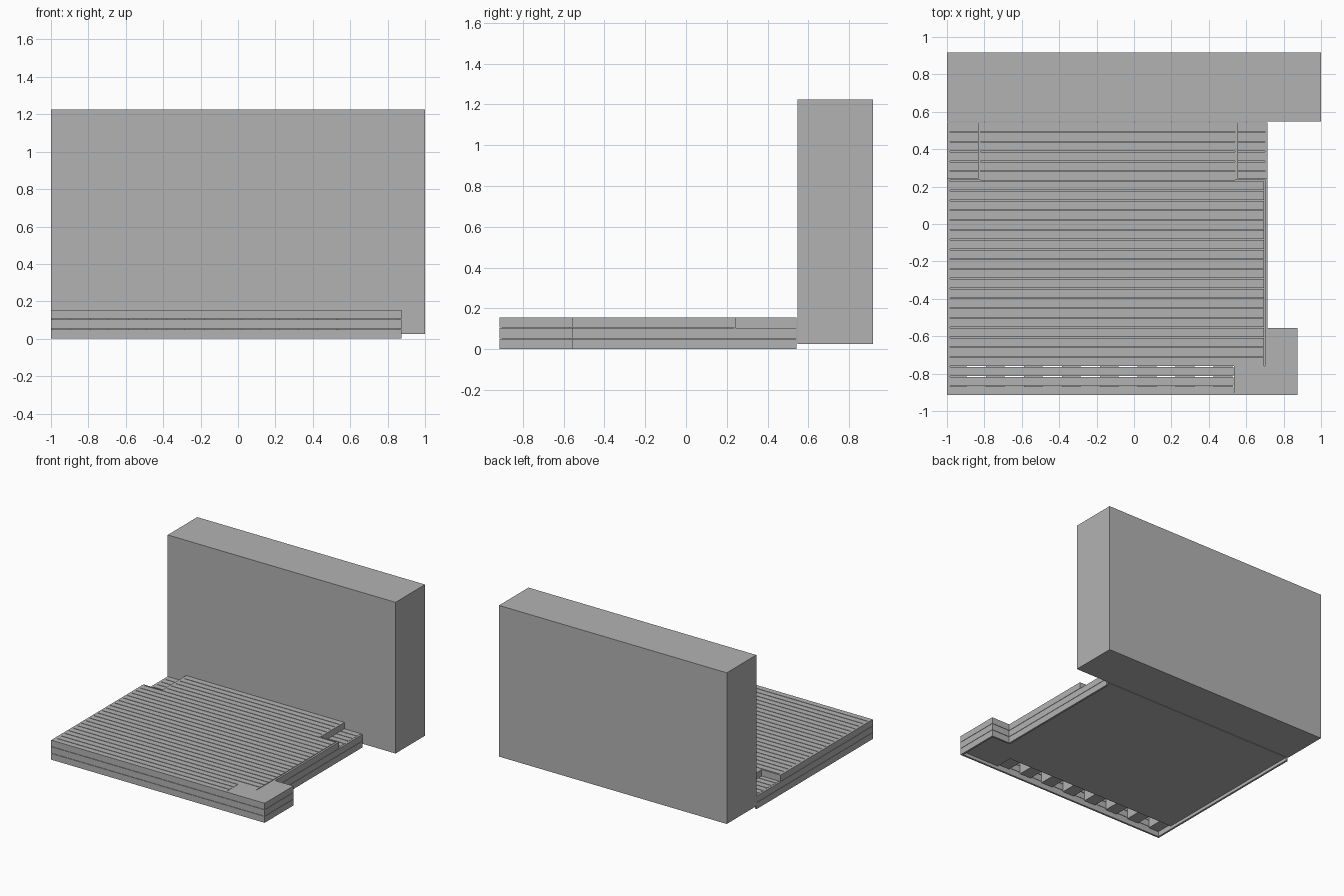
import bpy
import bmesh

cube = bpy.data.objects.get("Cube")
if cube:
    bpy.data.objects.remove(cube, do_unlink=True)

GREY = (0.45, 0.45, 0.45, 1)
mat = bpy.data.materials.new("plain grey")
mat.use_nodes = True
mat.diffuse_color = GREY
mat.node_tree.nodes["Principled BSDF"].inputs["Base Color"].default_value = GREY


def prism(bm, outline, z0, z1):
    """Extrude a counter-clockwise plan outline from z0 to z1."""
    face = bm.faces.new([bm.verts.new((x, y, z1)) for x, y in outline])
    face.normal_update()
    bottom = [bm.verts.new((x, y, z0)) for x, y in outline]
    top = list(face.verts)
    bm.faces.new(bottom[::-1])
    for i in range(len(top)):
        j = (i + 1) % len(top)
        bm.faces.new((bottom[i], bottom[j], top[j], top[i]))


def box(bm, x0, x1, y0, y1, z0, z1):
    prism(bm, [(x0, y0), (x1, y0), (x1, y1), (x0, y1)], z0, z1)


def finish(name, bm):
    mesh = bpy.data.meshes.new(name)
    bmesh.ops.recalc_face_normals(bm, faces=bm.faces)
    bm.to_mesh(mesh)
    bm.free()
    mesh.materials.append(mat)
    bpy.context.collection.objects.link(bpy.data.objects.new(name, mesh))


LEFT, RIGHT = -0.985, 0.70        # board ends, inside the fascia
FRONT, BACK = -0.90, 0.542
STEP_Y = 0.235                    # front of the sunken back landings
IN_L, IN_R = -0.82, 0.54          # inner edges of those landings
TOP, LOW = 0.155, 0.104           # upper and landing board heights
THICK, PITCH, GAP = 0.022, 0.0523, 0.005

# House wall behind the deck
bm = bmesh.new()
box(bm, -1, 1, 0.547, 0.917, 0.025, 1.225)
finish("house_wall", bm)

# Base under the deck, with the raised core between the landings
bm = bmesh.new()
box(bm, LEFT, RIGHT, -0.76, BACK, 0.025, LOW - THICK)
finish("deck_base", bm)
bm = bmesh.new()
prism(bm, [(LEFT, -0.76), (RIGHT, -0.76), (RIGHT, STEP_Y), (IN_R, STEP_Y),
           (IN_R, BACK), (IN_L, BACK), (IN_L, STEP_Y), (LEFT, STEP_Y)],
      LOW - THICK, TOP - THICK)
finish("deck_core", bm)

# Support blocks along the front edge
bm = bmesh.new()
for i in range(8):
    x = -0.945 + i * 0.203
    box(bm, x - 0.05, x + 0.05, FRONT, -0.76, 0.04, TOP - THICK)
finish("front_supports", bm)

# Deck boards, shortened beside the landings and the corner plinth
upper, lower = bmesh.new(), bmesh.new()
for i in range(28):
    y1 = BACK - i * PITCH
    y0 = max(y1 - PITCH + GAP, FRONT)
    if i < 6:
        box(upper, IN_L, IN_R, y0, y1, TOP - THICK, TOP)
        box(lower, LEFT, IN_L - 0.015, y0, y1, LOW - THICK, LOW)
        box(lower, IN_R + 0.015, RIGHT, y0, y1, LOW - THICK, LOW)
    else:
        right = RIGHT - 0.005 if i < 25 else 0.533
        box(upper, LEFT, right, y0, y1, TOP - THICK, TOP)
finish("deck_boards", upper)
finish("landing_boards", lower)

# Corner plinth, wrapping the front right corner of the boards
bm = bmesh.new()
prism(bm, [(0.535, FRONT), (0.86, FRONT), (0.86, -0.57), (RIGHT, -0.57),
           (RIGHT, -0.76), (0.535, -0.76)], 0.025, TOP)
finish("corner_plinth", bm)

# Three courses of fascia boards around the edge
fascia = bmesh.new()
for course in range(3):
    z0 = course * 0.0525
    z1 = z0 + 0.05
    back = STEP_Y if course == 2 else BACK
    box(fascia, -1, LEFT, -0.915, back, z0, z1)
    box(fascia, LEFT, 0.875, -0.915, FRONT, z0, z1)
    box(fascia, 0.86, 0.875, FRONT, -0.57, z0, z1)
    box(fascia, RIGHT, 0.875, -0.57, -0.555, z0, z1)
    box(fascia, RIGHT, 0.715, -0.555, back, z0, z1)
finish("fascia_boards", fascia)

# Risers where the deck drops to the landings
bm = bmesh.new()
for x0, x1, end0, end1 in ((IN_L - 0.015, IN_L, -1, IN_L - 0.015),
                           (IN_R, IN_R + 0.015, IN_R + 0.015, 0.715)):
    box(bm, x0, x1, STEP_Y, BACK, LOW - THICK, TOP)
    box(bm, end0, end1, STEP_Y, STEP_Y + 0.008, LOW, TOP)
finish("landing_risers", bm)
